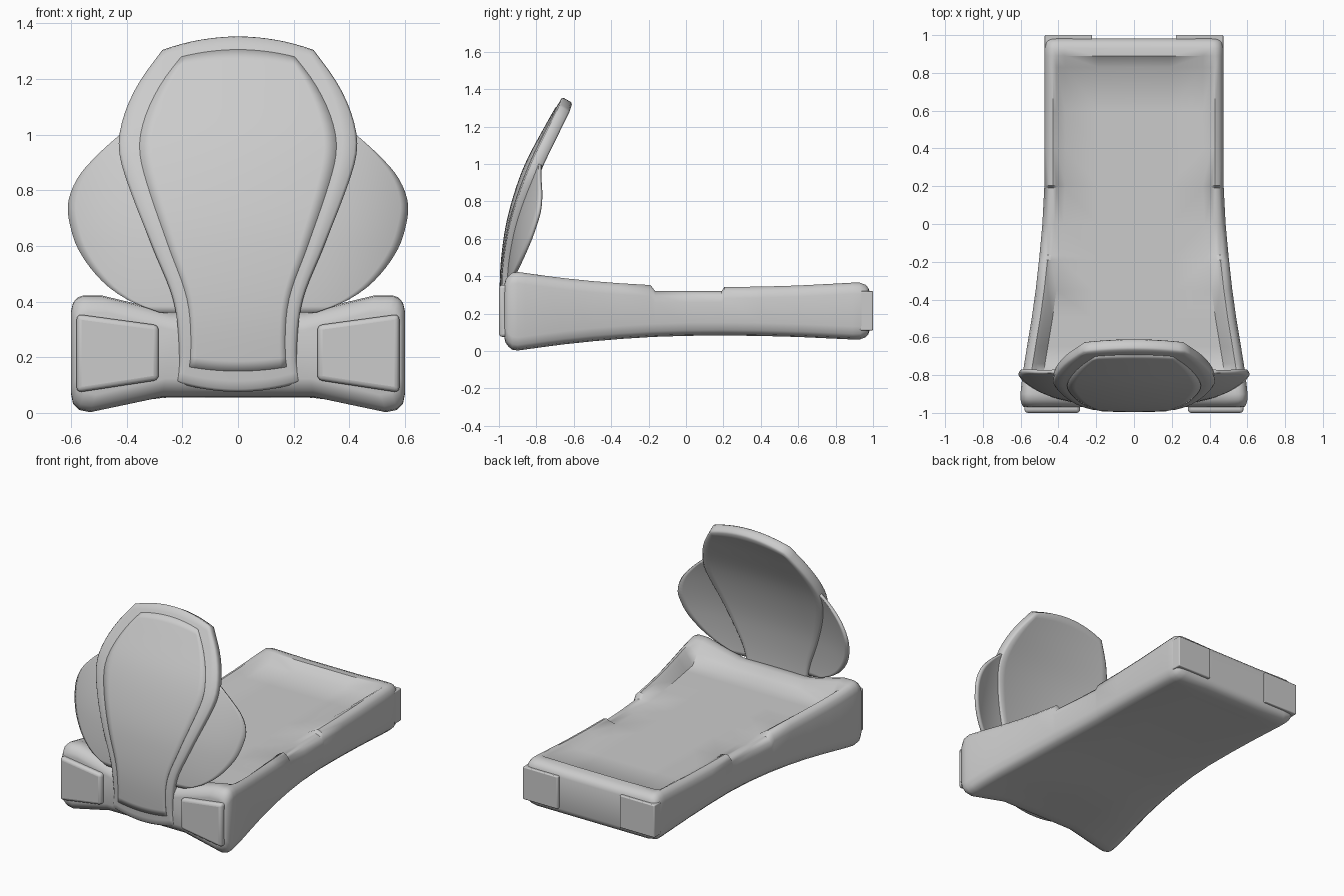
import bpy, bmesh, math
from mathutils import Vector

cube = bpy.data.objects.get("Cube")
if cube:
    bpy.data.objects.remove(cube)

grey = bpy.data.materials.new("light grey")
grey.use_nodes = True
grey.diffuse_color = (0.6, 0.6, 0.6, 1)
grey.node_tree.nodes["Principled BSDF"].inputs["Base Color"].default_value = (0.6, 0.6, 0.6, 1)


def lerp(a, b, t):
    return a + (b - a) * max(0, min(1, t))


def smooth(points, x):
    """Smooth curve through a few (x, value) points."""
    x = max(points[0][0], min(points[-1][0], x))
    i = 0
    while i < len(points) - 2 and x > points[i + 1][0]:
        i += 1

    def slope(k):
        a, b = points[max(k - 1, 0)], points[min(k + 1, len(points) - 1)]
        return (b[1] - a[1]) / (b[0] - a[0])
    (x0, y0), (x1, y1) = points[i], points[i + 1]
    h = x1 - x0
    t = (x - x0) / h
    return ((1 + 2 * t) * (1 - t) ** 2 * y0 + t * (1 - t) ** 2 * h * slope(i)
            + t * t * (3 - 2 * t) * y1 + t * t * (t - 1) * h * slope(i + 1))


def make(name, verts, faces, angle=30):
    mesh = bpy.data.meshes.new(name)
    mesh.from_pydata(verts, [], faces)
    bm = bmesh.new()
    bm.from_mesh(mesh)
    bmesh.ops.remove_doubles(bm, verts=bm.verts, dist=0.0001)
    bm.to_mesh(mesh)
    bm.free()
    mesh.materials.append(grey)
    obj = bpy.data.objects.new(name, mesh)
    bpy.context.collection.objects.link(obj)
    bpy.ops.object.select_all(action='DESELECT')
    bpy.context.view_layer.objects.active = obj
    obj.select_set(True)
    bpy.ops.object.shade_smooth_by_angle(angle=math.radians(angle))
    return obj


def bevel(obj, width, segments):
    mod = obj.modifiers.new("bevel", 'BEVEL')
    mod.width, mod.segments = width, segments
    mod.limit_method = 'ANGLE'
    mod.angle_limit = math.radians(40)


def sheet(name, point, rows, cols, thickness):
    """Curved sheet facing the front, thickened backwards."""
    verts = [point(i / rows, j / cols) for i in range(rows + 1) for j in range(cols + 1)]
    n = cols + 1
    faces = [(i * n + j, i * n + j + 1, (i + 1) * n + j + 1, (i + 1) * n + j)
             for i in range(rows) for j in range(cols)]
    obj = make(name, verts, faces)
    mod = obj.modifiers.new("thickness", 'SOLIDIFY')
    mod.thickness, mod.offset = thickness, -1
    return obj


def mirror(obj):
    obj.modifiers.new("mirror", 'MIRROR')


# Bed base: half sections along y, mirrored across x
WIDTH = [(-1, .61), (-.8, .59), (-.4, .527), (0, .485), (.2, .475), (1, .475)]
TOP = [(-.92, .425), (-.57, .38), (-.18, .352), (.2, .342), (.6, .35), (.92, .367)]
BOTTOM = [(-.92, 0), (-.57, .045), (-.18, .075), (.2, .083), (.6, .075), (.92, .06)]
BED = .312


def section(y, inset):
    w = smooth(WIDTH, y) - inset * .4
    top, low = smooth(TOP, y) - inset, smooth(BOTTOM, y) + inset
    if -.17 < y < .2:
        top = .32
    rim = max((-.74 - y) / .12, (y - .83) / .06, 0)
    edge, mid = lerp(BED, top, rim), lerp(BED, .362 - inset, rim)
    mid_low = lerp(low, max(low, .058 + inset), (-y - .2) * 2)
    return [(0, y, mid_low), (.45 * w, y, mid_low), (w - .07, y, low), (w - .03, y, low + .008),
            (w - .008, y, low + .03), (w, y, low + .07), (w, y, top - .06),
            (w - .008, y, top - .026), (w - .025, y, top - .007), (w - .045, y, top),
            (w - .065, y, lerp(edge, top, .75)), (w - .11, y, edge),
            (.4 * w, y, mid), (0, y, mid)]


steps = [(-.97, .065), (-.965, .045), (-.95, .024), (-.93, .007), (-.9, 0), (-.86, 0), (-.8, 0),
         (-.74, 0), (-.65, 0), (-.5, 0), (-.35, 0), (-.19, 0), (-.165, 0), (0, 0), (.19, 0),
         (.205, 0), (.4, 0), (.6, 0), (.83, 0), (.89, 0), (.93, .002), (.96, .013),
         (.975, .03), (.982, .05)]
rings = [section(y, inset) for y, inset in steps]
k = len(rings[0])
faces = [(i * k + j, i * k + j + 1, (i + 1) * k + j + 1, (i + 1) * k + j)
         for i in range(len(rings) - 1) for j in range(k - 1)]
faces = [f[::-1] for f in faces]
last = (len(rings) - 1) * k
faces += [tuple(range(k)), tuple(range(last + k - 1, last - 1, -1))]
mirror(make("bed_base", [p for r in rings for p in r], faces, 40))


# Raised pads on the front and foot ends
def pad(name, outline, y0, y1, width):
    n = len(outline)
    verts = [(x, y0, z) for x, z in outline] + [(x, y1, z) for x, z in outline]
    faces = [tuple(range(n)), tuple(range(2 * n - 1, n - 1, -1))]
    faces += [(i, i + n, (i + 1) % n + n, (i + 1) % n) for i in range(n)]
    obj = make(name, verts, faces)
    bevel(obj, width, 3)
    mirror(obj)


pad("front_pads", [(.285, .118), (.58, .073), (.58, .355), (.285, .315)], -1, -.93, .018)
pad("foot_pads", [(.222, .11), (.473, .11), (.473, .32), (.222, .32)], .93, 1, .006)

# Headboard: curved shield with a thin raised centre
SPINE = [(.05, -.975), (.35, -.992), (.6, -.972), (.8, -.928), (1, -.857), (1.2, -.752), (1.37, -.655)]
SHIELD = [(.11, .226), (.2, .212), (.4, .232), (.6, .31), (.8, .388), (.92, .425), (1, .428),
          (1.1, .402), (1.2, .352), (1.31, .272)]


def shield_point(margin, lift, low, high, bow_low, bow_high):
    def point(s, t):
        t = t * 2 - 1
        z0 = lerp(low, high, s)
        x = t * (smooth(SHIELD, z0) - margin * (.04 + .05 * s))
        z = z0 + (1 - t * t) * lerp(-bow_low, bow_high, s)
        return x, smooth(SPINE, z) + .16 * x * x - lift, z
    return point


shield = sheet("headboard", shield_point(0, 0, .11, 1.31, .035, .048), 32, 16, .065)
bevel(shield, .01, 1)
sheet("headboard_panel", shield_point(1, .004, .165, 1.28, .015, .026), 32, 16, .008)

# Side wings behind the headboard
WING = [(.36, .28), (.4, .385), (.47, .485), (.58, .57), (.68, .605), (.76, .61),
        (.85, .573), (.93, .503), (1, .425)]


def wing_point(s, t):
    z = lerp(.36, 1, s)
    inner = smooth(SHIELD, z) - .035
    x = lerp(inner, max(inner + .005, smooth(WING, z)), t)
    return x, smooth(SPINE, z) + .03 + .12 * (x / .61) ** 3, z


mirror(sheet("headboard_wings", wing_point, 28, 10, .018))
